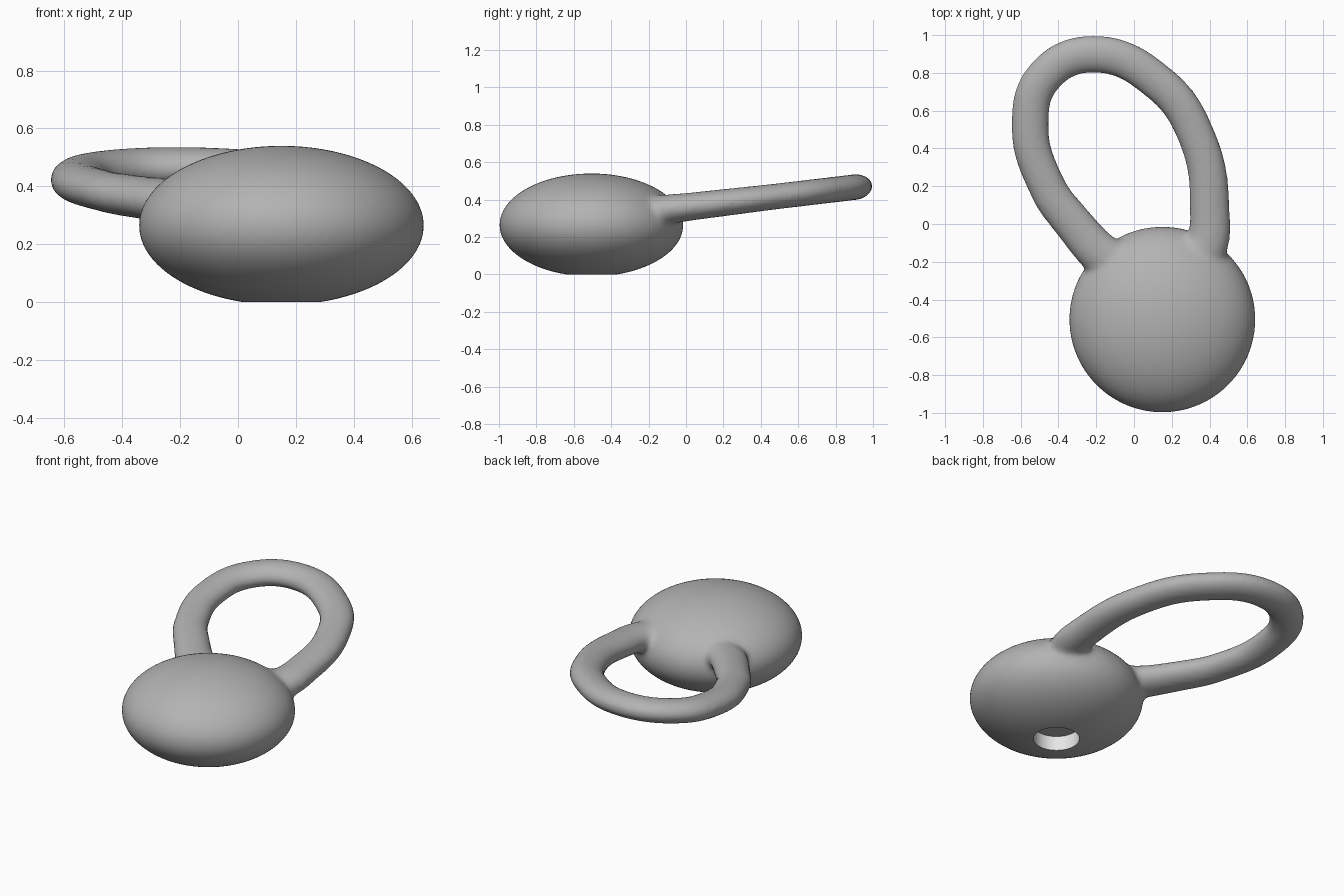
import bpy
import math

cube = bpy.data.objects.get("Cube")
if cube:
    bpy.data.objects.remove(cube, do_unlink=True)

BODY = (0.15, -0.505, 0.265)
HOLE_RADIUS, HOLE_TOP = 0.13, 0.09


def material(name, value):
    mat = bpy.data.materials.new(name)
    mat.use_nodes = True
    colour = (value, value, value, 1)
    mat.diffuse_color = colour
    mat.node_tree.nodes["Principled BSDF"].inputs["Base Color"].default_value = colour
    return mat


def select(*objects):
    bpy.ops.object.select_all(action="DESELECT")
    for ob in objects:
        ob.select_set(True)
    bpy.context.view_layer.objects.active = objects[0]


def apply(ob, kind, **settings):
    select(ob)
    mod = ob.modifiers.new(kind.title(), kind)
    for key, value in settings.items():
        setattr(mod, key, value)
    bpy.ops.object.modifier_apply(modifier=mod.name)


# Flattened round body
bpy.ops.mesh.primitive_uv_sphere_add(segments=96, ring_count=64, radius=1, location=BODY)
body = bpy.context.object
body.name = "weight_with_ring_handle"
body.scale = (0.492, 0.492, 0.275)

# Ring handle: flat closed curve, squashed and tilted up towards the back
path = [(-0.22, 0.905, 1), (-0.475, 0.785, 1), (-0.55, 0.53, 1), (-0.46, 0.2, 1),
        (-0.32, 0, 1.08), (-0.12, -0.2, 1.2), (0.15, -0.3, 1), (0.36, -0.16, 1.2),
        (0.4, 0.1, 1.07), (0.33, 0.47, 1), (0.14, 0.745, 1)]
curve = bpy.data.curves.new("ring_handle", "CURVE")
curve.dimensions = "3D"
curve.bevel_depth = 0.098
curve.bevel_resolution = 8
spline = curve.splines.new("BEZIER")
spline.bezier_points.add(len(path) - 1)
spline.use_cyclic_u = True
spline.resolution_u = 16
for point, (x, y, radius) in zip(spline.bezier_points, path):
    point.co = (x, y, 0)
    point.radius = radius
    point.handle_left_type = point.handle_right_type = "AUTO"
ring = bpy.data.objects.new("ring_handle", curve)
bpy.context.collection.objects.link(ring)
ring.location.z = 0.36
ring.rotation_euler.x = 0.118
ring.scale.z = 0.7
select(ring)
bpy.ops.object.convert(target="MESH")
ring = bpy.context.object

# Fuse body and ring into one skin
select(body, ring)
bpy.ops.object.join()
bpy.ops.object.transform_apply(location=True, rotation=True, scale=True)
apply(body, "REMESH", mode="VOXEL", voxel_size=0.013)
apply(body, "SMOOTH", factor=0.5, iterations=4)

# Soften the joint only, fading out away from it
group = body.vertex_groups.new(name="joint")
for v in body.data.vertices:
    weight = 1 - abs(v.co.y + 0.1) / 0.2
    if weight > 0:
        group.add([v.index], min(1, weight * 2), "REPLACE")
apply(body, "SMOOTH", factor=0.5, iterations=22, vertex_group="joint")
body.vertex_groups.clear()

# Round blind hole underneath
bpy.ops.mesh.primitive_cylinder_add(vertices=48, radius=HOLE_RADIUS, depth=0.4,
                                    location=(BODY[0], BODY[1], HOLE_TOP - 0.2))
cutter = bpy.context.object
cutter.hide_render = True
apply(body, "BOOLEAN", operation="DIFFERENCE", solver="EXACT", object=cutter)
bpy.data.objects.remove(cutter, do_unlink=True)

# Grey skin, pale hole wall
body.data.materials.clear()
body.data.materials.append(material("grey", 0.45))
body.data.materials.append(material("pale_hole_wall", 0.85))
for face in body.data.polygons:
    c = face.center
    near_axis = math.hypot(c.x - BODY[0], c.y - BODY[1]) < HOLE_RADIUS + 0.001
    wall = near_axis and c.z < HOLE_TOP + 0.01 and abs(face.normal.z) < 0.5
    face.material_index = int(wall)

select(body)
bpy.ops.object.shade_smooth_by_angle(angle=math.radians(35))
